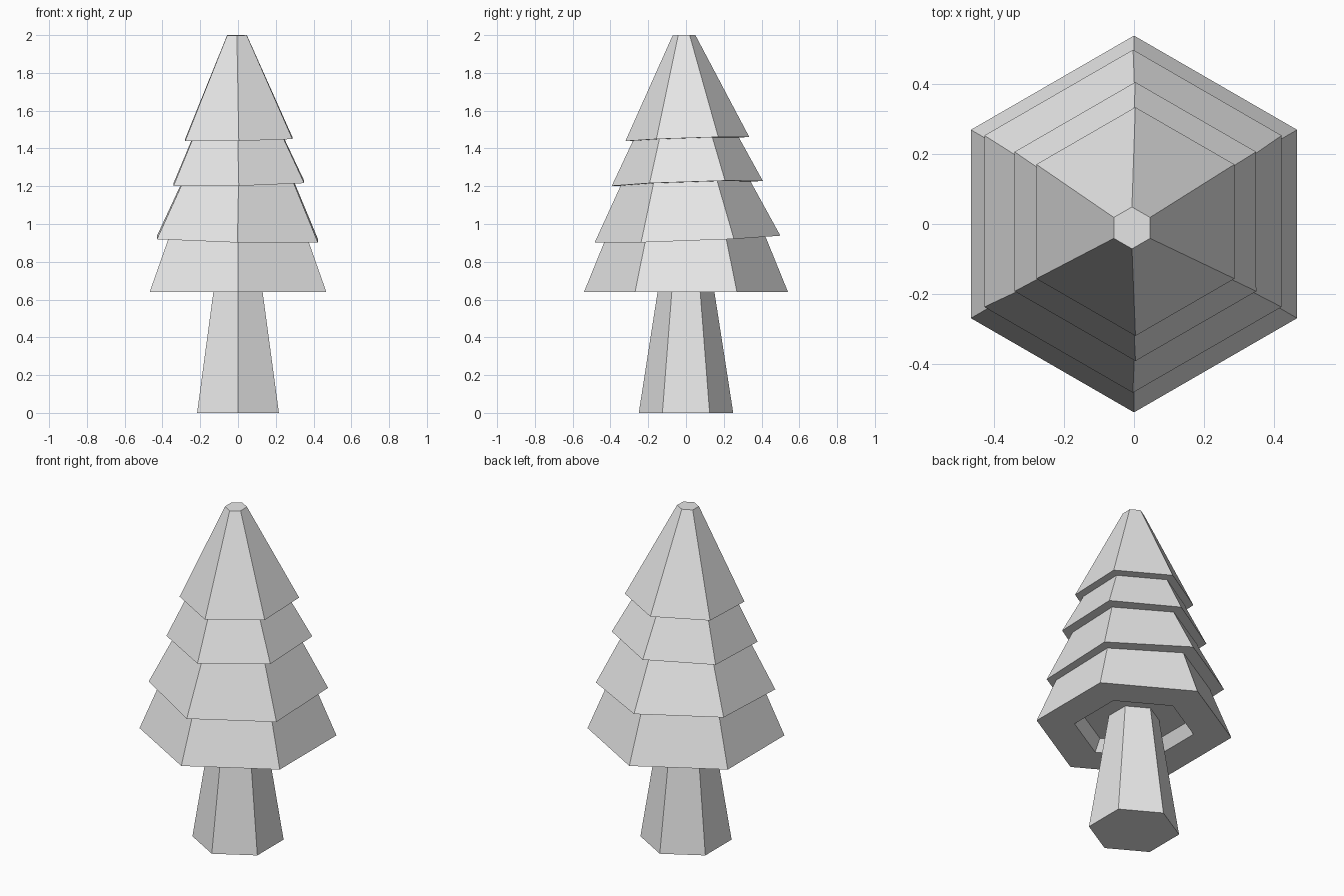
import bpy, bmesh
from math import cos, sin, radians

SIDES = 6

cube = bpy.data.objects.get("Cube")
if cube:
    bpy.data.objects.remove(cube, do_unlink=True)

grey = bpy.data.materials.new("plain grey")
grey.use_nodes = True
grey.diffuse_color = (0.8, 0.8, 0.8, 1)
grey.node_tree.nodes["Principled BSDF"].inputs["Base Color"].default_value = (0.8, 0.8, 0.8, 1)


def hex_stack(name, rings, location=(0, 0, 0), slope=(0, 0)):
    """Skin hexagonal rings of (radius, height), cap both ends, tilt by slope in x and y."""
    bm = bmesh.new()
    loops = []
    for radius, height in rings:
        angles = [radians(90 + 360 * i / SIDES) for i in range(SIDES)]
        loops.append([bm.verts.new((radius * cos(a), radius * sin(a), height)) for a in angles])
    for low, high in zip(loops, loops[1:]):
        for i in range(SIDES):
            j = (i + 1) % SIDES
            bm.faces.new((low[i], low[j], high[j], high[i]))
    bm.faces.new(loops[0][::-1])
    bm.faces.new(loops[-1])
    bmesh.ops.recalc_face_normals(bm, faces=bm.faces)
    mesh = bpy.data.meshes.new(name)
    bm.to_mesh(mesh)
    bm.free()
    mesh.materials.append(grey)
    obj = bpy.data.objects.new(name, mesh)
    obj.location = location
    obj.rotation_euler = (slope[1], -slope[0], 0)
    bpy.context.collection.objects.link(obj)
    return obj


# Tapered trunk, ending just inside the hollow of the lowest branches
hex_stack("trunk", [(0.25, 0), (0.138, 0.72)])

# Lowest branches, with a shallow hollow underneath
hex_stack("branches_bottom", [(0.29, 0.07), (0.33, 0), (0.54, 0), (0.414, 0.31)], (0, 0, 0.64))

# Upper branches, each slightly tilted
hex_stack("branches_lower", [(0.492, 0), (0.326, 0.33)], (-0.003, 0.008, 0.92), (-0.02, 0.037))
hex_stack("branches_upper", [(0.4, 0), (0.26, 0.275)], (0.004, 0.007, 1.215), (0.023, 0.033))
hex_stack("branches_top", [(0.328, 0), (0.06, 0.55)], (0.004, 0.007, 1.45), (0.018, 0.033))
